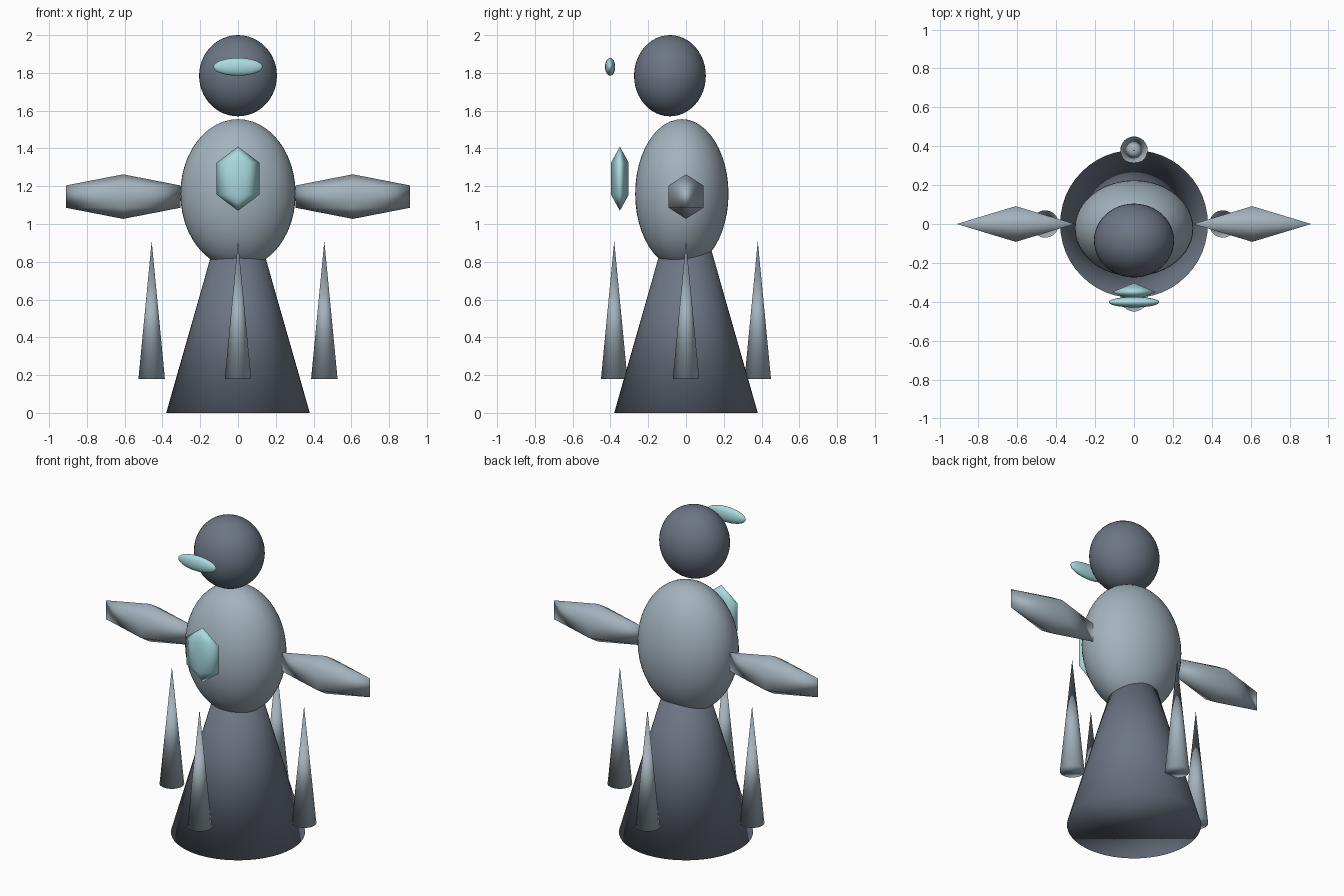
import bpy
import math

default = bpy.data.objects.get("Cube")
if default:
    bpy.data.objects.remove(default, do_unlink=True)


def material(name, rgb):
    mat = bpy.data.materials.new(name)
    mat.use_nodes = True
    colour = (*rgb, 1)
    mat.diffuse_color = colour
    mat.node_tree.nodes["Principled BSDF"].inputs["Base Color"].default_value = colour
    return mat


dark_slate = material("dark slate", (0.15, 0.18, 0.23))
pale_steel = material("pale steel", (0.37, 0.45, 0.51))
ice_blue = material("ice blue", (0.40, 0.71, 0.74))


def finish(name, mat):
    obj = bpy.context.object
    obj.name = obj.data.name = name
    obj.data.materials.append(mat)
    bpy.ops.object.shade_smooth()
    return obj


def ellipsoid(name, centre, radii, mat, segments=48, rings=24):
    bpy.ops.mesh.primitive_uv_sphere_add(
        segments=segments, ring_count=rings, radius=1, location=centre)
    obj = finish(name, mat)
    obj.scale = radii
    return obj


def octahedron(name, centre, radii, mat):
    return ellipsoid(name, centre, radii, mat, segments=4, rings=2)


def cone(name, x, y, bottom, top, r_bottom, r_top, mat, sides=48):
    bpy.ops.mesh.primitive_cone_add(
        vertices=sides, radius1=r_bottom, radius2=r_top, depth=top - bottom,
        location=(x, y, (bottom + top) / 2))
    return finish(name, mat)


# Robe-like base, body and floating head
cone("base", 0, 0, 0, 0.94, 0.38, 0.112, dark_slate)
ellipsoid("body", (0, -0.022, 1.16), (0.305, 0.247, 0.395), pale_steel)
ellipsoid("head", (0, -0.085, 1.785), (0.206, 0.19, 0.215), dark_slate)

# Floating visor and chest gem
ellipsoid("visor", (0, -0.402, 1.832), (0.13, 0.027, 0.047), ice_blue)
octahedron("chest_gem", (0, -0.35, 1.24), (0.13, 0.054, 0.17), ice_blue)

# Pointed arms
for side, sign in (("left", 1), ("right", -1)):
    octahedron(side + "_arm", (sign * 0.608, 0, 1.145), (0.35, 0.106, 0.118), pale_steel)

# Ring of floating spikes
for i, side in enumerate(("left", "back", "right", "front")):
    angle = i * math.pi / 2
    cone(side + "_spike", 0.457 * math.cos(angle), 0.38 * math.sin(angle),
         0.18, 0.91, 0.07, 0, pale_steel, sides=32)
